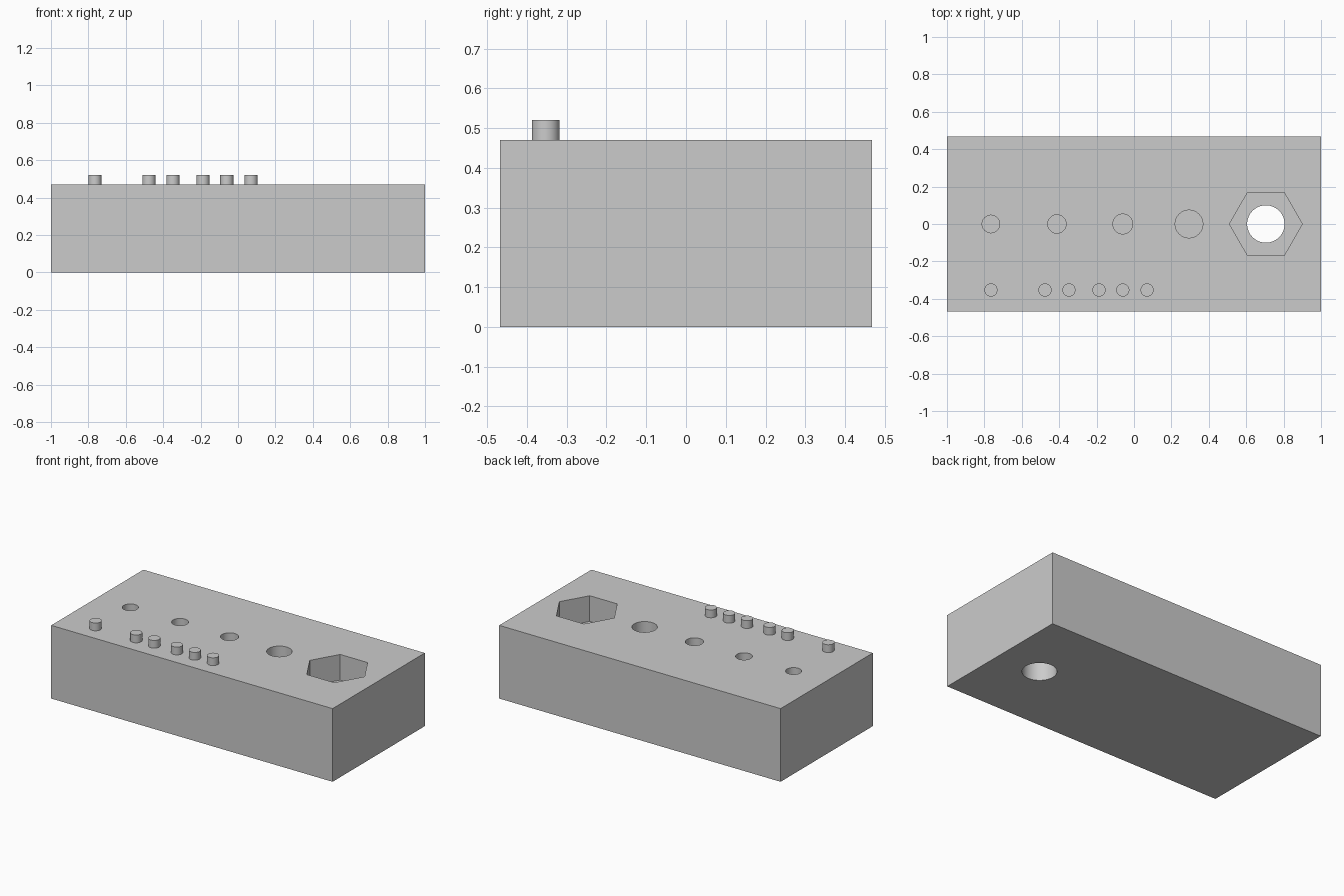
import bpy
import math

cube = bpy.data.objects.get("Cube")
if cube:
    bpy.data.objects.remove(cube, do_unlink=True)

grey = bpy.data.materials.new("plain grey")
grey.use_nodes = True
colour = (0.6, 0.6, 0.6, 1)
grey.diffuse_color = colour
grey.node_tree.nodes["Principled BSDF"].inputs["Base Color"].default_value = colour

LENGTH, WIDTH, HEIGHT = 2.0, 0.936, 0.47


def cylinder(name, x, y, radius, bottom, top, sides=64):
    """Upright cylinder or prism between two heights."""
    bpy.ops.mesh.primitive_cylinder_add(
        vertices=sides, radius=radius, depth=top - bottom,
        location=(x, y, (bottom + top) / 2))
    obj = bpy.context.object
    obj.name = name
    obj.data.materials.append(grey)
    return obj


def cut(target, cutter):
    """Subtract a cutter from the target and remove the cutter."""
    mod = target.modifiers.new("cut", 'BOOLEAN')
    mod.operation = 'DIFFERENCE'
    mod.solver = 'EXACT'
    mod.object = cutter
    bpy.context.view_layer.objects.active = target
    bpy.ops.object.modifier_apply(modifier=mod.name)
    bpy.data.objects.remove(cutter, do_unlink=True)


def smooth(obj):
    bpy.ops.object.select_all(action='DESELECT')
    obj.select_set(True)
    bpy.context.view_layer.objects.active = obj
    bpy.ops.object.shade_smooth_by_angle(angle=math.radians(30))


# Solid block
bpy.ops.mesh.primitive_cube_add(size=1, location=(0, 0, HEIGHT / 2))
block = bpy.context.object
block.name = "block"
block.scale = (LENGTH, WIDTH, HEIGHT)
bpy.ops.object.transform_apply(location=False, rotation=False, scale=True)
block.data.materials.append(grey)

# Row of blind round holes
for x, radius in ((-0.765, 0.047), (-0.412, 0.049), (-0.06, 0.053), (0.294, 0.074)):
    cut(block, cylinder("hole_cutter", x, 0, radius, 0.1, HEIGHT + 0.1))

# Hexagonal pocket with a round hole right through; points face left and right
pocket = cylinder("pocket_cutter", 0.705, 0, 0.195, HEIGHT - 0.165, HEIGHT + 0.1, sides=6)
pocket.rotation_euler.z = math.radians(30)
cut(block, pocket)
cut(block, cylinder("through_cutter", 0.705, 0, 0.1, -0.1, HEIGHT + 0.1))
smooth(block)

# Small marker pegs along the front edge
for i, x in enumerate((-0.765, -0.476, -0.348, -0.187, -0.06, 0.07)):
    smooth(cylinder(f"peg_{i + 1}", x, -0.353, 0.035, HEIGHT - 0.01, HEIGHT + 0.05))
